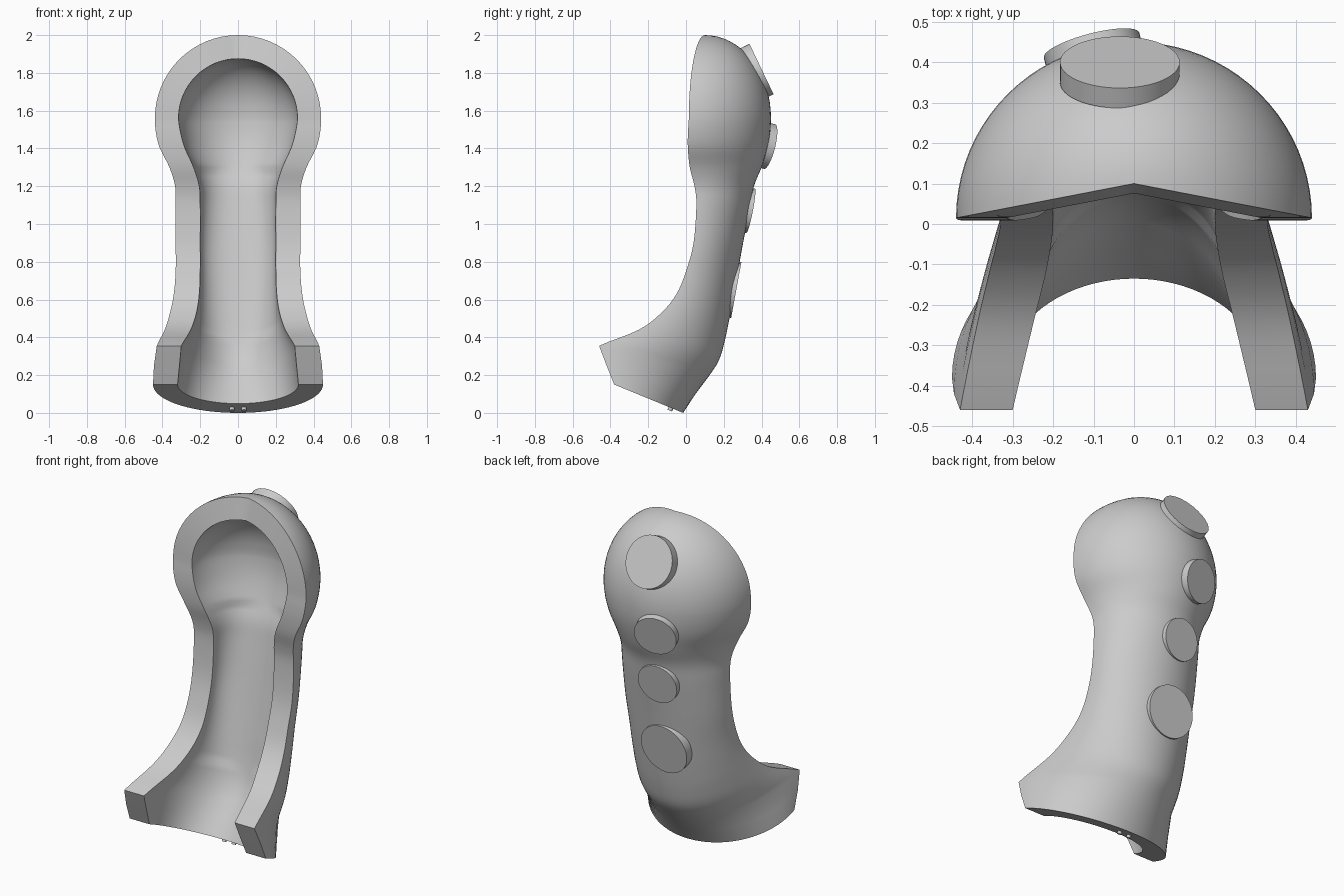
import bpy
import bmesh
from math import sin, cos, pi, radians
from mathutils import Vector

if "Cube" in bpy.data.objects:
    bpy.data.objects.remove(bpy.data.objects["Cube"])

grey = bpy.data.materials.new("plain_grey")
grey.use_nodes = True
COLOUR = (0.6, 0.6, 0.6, 1)
grey.diffuse_color = COLOUR
grey.node_tree.nodes["Principled BSDF"].inputs["Base Color"].default_value = COLOUR

SEGMENTS = 40
WALL = 0.12


def finish(obj):
    obj.data.materials.append(grey)
    bpy.ops.object.select_all(action="DESELECT")
    obj.select_set(True)
    bpy.context.view_layer.objects.active = obj
    bpy.ops.object.shade_smooth_by_angle(angle=radians(30))


def half_ring(front_z, front_y, back_z, back_y, width, end_y, power):
    """Curve from the left front edge round the back to the right front edge."""
    points = []
    for i in range(SEGMENTS + 1):
        a = pi * i / SEGMENTS
        c, s = cos(a), max(sin(a), 0)
        x = width * abs(c) ** (2 / power) * (1 if c > 0 else -1)
        y = front_y + (end_y - front_y) * s ** (2 / power)
        slope = (back_z - front_z) / max(back_y - front_y, 0.001)
        points.append(Vector((x, y, front_z + slope * (y - front_y))))
    return points


def dome_ring(t, scale):
    z = 1.56 + 0.44 * scale * sin(t)
    front = 0.015 + 0.085 * scale * (1 - cos(t))
    back = 0.015 + scale * (0.085 + 0.35 * cos(t))
    if t > 1.57:
        back = front
    return half_ring(z, front, z, back, 0.44 * scale * cos(t), back, 2)


def smooth_rows(rows, steps=4):
    """Catmull-Rom interpolation through rows of values."""
    result = []
    for k in range(1, len(rows) - 2):
        for j in range(steps):
            t = j / steps
            result.append([
                0.5 * (2 * b + (c - a) * t + (2 * a - 5 * b + 4 * c - d) * t ** 2
                       + (3 * b - a - 3 * c + d) * t ** 3)
                for a, b, c, d in zip(*rows[k - 1:k + 3])])
    return result + [rows[-2]]


# Shin stations: front z, front y, back z, back y, outer and inner half width
stations = [
    (1.64, .015, 1.64, .45, .435, .31),
    (1.56, .015, 1.56, .45, .44, .315),
    (1.48, .01, 1.48, .445, .434, .303),
    (1.4, .01, 1.4, .43, .413, .28),
    (1.3, .02, 1.3, .4, .363, .235),
    (1.2, .045, 1.2, .36, .333, .205),
    (1.1, .055, 1.07, .335, .33, .2),
    (.9, .04, .86, .295, .33, .2),
    (.75, 0, .66, .26, .33, .2),
    (.63, -.05, .5, .23, .34, .205),
    (.53, -.13, .38, .205, .36, .22),
    (.44, -.25, .28, .175, .388, .25),
    (.355, -.46, .2, .125, .43, .3),
    (.27, -.6, .1, .05, .45, .33),
]
foot = [(.25, -.42, .1, .05, .445, .31), (.15, -.38, 0, -.015, .45, .32)]

# Curved guard shell: dome rows first, then shin and flared foot rows
loops = []
DOME_STEPS = 16
for i in range(DOME_STEPS):
    t = pi / 2 * (1 - i / DOME_STEPS)
    loops.append(dome_ring(t, 1) + dome_ring(t, 0.716)[::-1])
for fz, fy, bz, by, wide, narrow in smooth_rows(stations) + foot:
    power = 2.3 if 0.5 < fz < 1.3 else 2
    outer = half_ring(fz, fy, bz, by, wide, by, 2)
    inner = half_ring(fz, fy, bz, by, narrow, by - WALL, power)
    loops.append(outer + inner[::-1])

bm = bmesh.new()
rings = [[bm.verts.new(p) for p in loop] for loop in loops]
count = len(rings[0])
for upper, lower in zip(rings, rings[1:]):
    for i in range(count):
        j = (i + 1) % count
        bm.faces.new((upper[i], upper[j], lower[j], lower[i]))
last = rings[-1]
for i in range(SEGMENTS):
    bm.faces.new((last[i], last[i + 1], last[count - 2 - i], last[count - 1 - i]))
bmesh.ops.remove_doubles(bm, verts=bm.verts, dist=0.0001)
bmesh.ops.recalc_face_normals(bm, faces=bm.faces)
mesh = bpy.data.meshes.new("guard_shell")
bm.to_mesh(mesh)
bm.free()
shell = bpy.data.objects.new("guard_shell", mesh)
bpy.context.collection.objects.link(shell)
finish(shell)


def disc(name, tip, normal, radius, depth, sides=48):
    """Cylinder whose outer face is centred on tip and faces along normal."""
    n = Vector(normal).normalized()
    bpy.ops.mesh.primitive_cylinder_add(
        vertices=sides, radius=radius, depth=depth,
        location=Vector(tip) - n * depth / 2,
        rotation=n.to_track_quat("Z", "Y").to_euler())
    obj = bpy.context.object
    obj.name = name
    finish(obj)


# Round pads down the back
disc("top_pad", (-.035, .4, 1.82), (0, .9, .43), .148, .055)
disc("upper_pad", (-.105, .442, 1.41), (-.25, .95, -.24), .122, .05)
disc("middle_pad", (-.05, .342, 1.07), (-.1, .98, -.19), .12, .05)
disc("lower_pad", (-.04, .266, .65), (0, .98, -.18), .15, .05)

# Two small pegs under the foot lip
for side, x in (("left", .032), ("right", -.032)):
    disc(side + "_peg", (x, -.086, .012), (0, -.38, -.92), .013, .04, 16)
